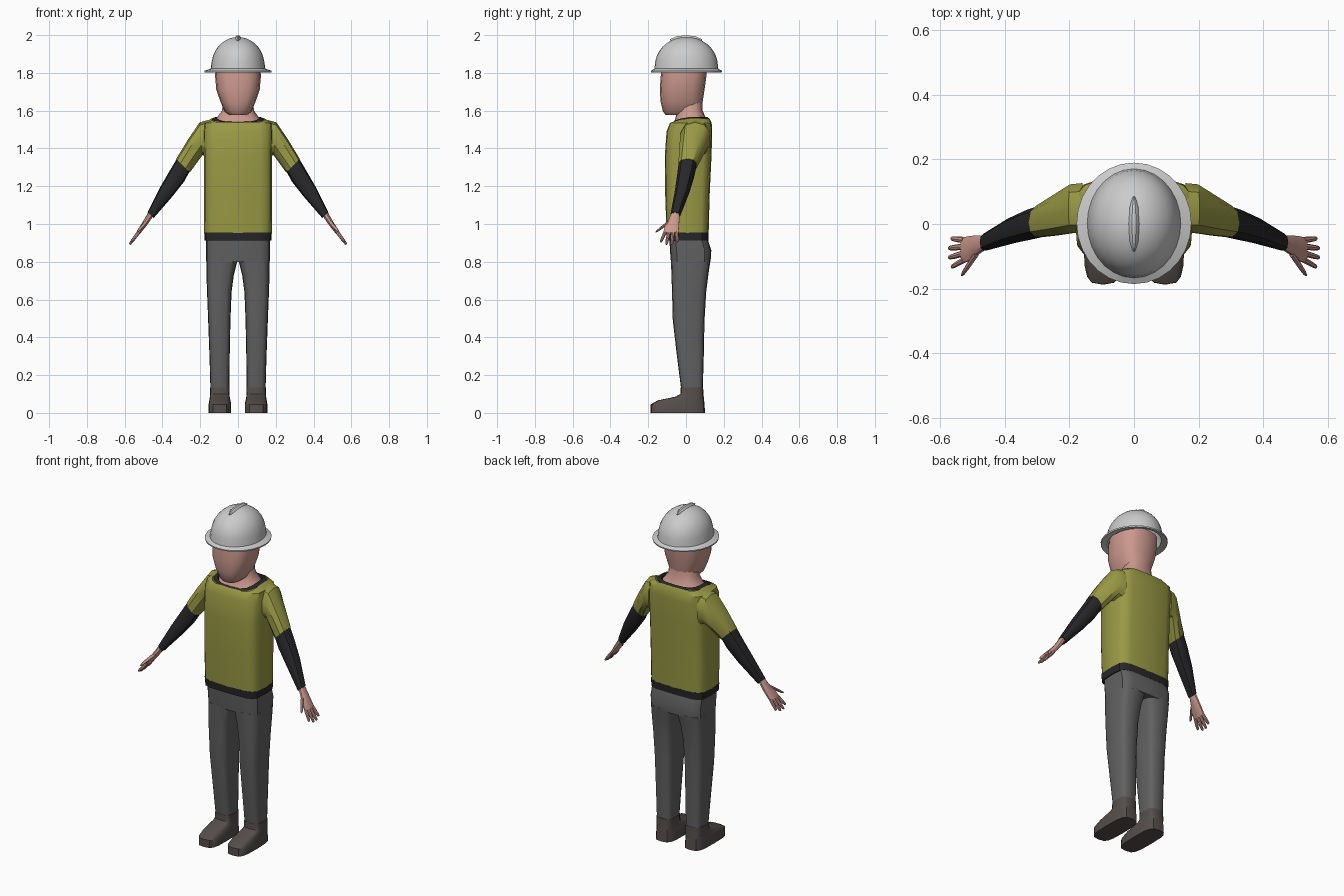
import bpy, bmesh
from math import sin, cos, pi, copysign
from mathutils import Vector


def material(name, rgb):
    m = bpy.data.materials.new(name)
    m.diffuse_color = (*rgb, 1)
    return m


SKIN = material("skin", (0.60, 0.32, 0.27))
OLIVE = material("olive_cloth", (0.32, 0.32, 0.06))
BLACK = material("black_cloth", (0.02, 0.02, 0.022))
PANTS = material("grey_cloth", (0.12, 0.12, 0.12))
BOOT = material("boot_leather", (0.09, 0.075, 0.07))


def superellipse(n, p):
    """Unit outline points, rounder for p=2 and boxier for larger p."""
    pts = []
    for i in range(n):
        c, s = cos(2 * pi * i / n), sin(2 * pi * i / n)
        pts.append((copysign(abs(c) ** (2 / p), c), copysign(abs(s) ** (2 / p), s)))
    return pts


def flat_ring(x0, x1, y0, y1, z, p=2, n=16, dip=0):
    """Level ring; dip lowers its front edge."""
    return [Vector(((x0 + x1) / 2 + u * (x1 - x0) / 2, (y0 + y1) / 2 + v * (y1 - y0) / 2,
                    z - dip * max(0, -v) ** 2)) for u, v in superellipse(n, p)]


def arm_ring(top, bottom, y0, y1, p=2.4, n=10):
    """Ring across a limb, given its top and bottom (x, z) points and its y range."""
    t, b = Vector((top[0], 0, top[1])), Vector((bottom[0], 0, bottom[1]))
    return [(t + b) / 2 + (t - b) / 2 * u + Vector((0, (y0 + y1) / 2 + v * (y1 - y0) / 2, 0))
            for u, v in superellipse(n, p)]


def loft(name, rings, mat=None, caps=True, mirror=False, angle=35):
    bm = bmesh.new()
    vs = [[bm.verts.new(co) for co in r] for r in rings]
    n = len(vs[0])
    for a, b in zip(vs, vs[1:]):
        for i in range(n):
            j = (i + 1) % n
            bm.faces.new((a[i], a[j], b[j], b[i]))
    if caps:
        bm.faces.new(vs[0])
        bm.faces.new(vs[-1])
    bmesh.ops.recalc_face_normals(bm, faces=bm.faces)
    me = bpy.data.meshes.new(name)
    bm.to_mesh(me)
    bm.free()
    ob = bpy.data.objects.new(name, me)
    bpy.context.collection.objects.link(ob)
    if mat:
        me.materials.append(mat)
    if mirror:
        ob.modifiers.new("mirror", 'MIRROR').use_clip = False
    bpy.ops.object.select_all(action='DESELECT')
    bpy.context.view_layer.objects.active = ob
    ob.select_set(True)
    bpy.ops.object.shade_smooth_by_angle(angle=angle * pi / 180)
    return ob


def body(name, rows, mat, p, x_centre=0, **kw):
    """Loft from rows of (half width, back y range, z[, dip])."""
    return loft(name, [flat_ring(x_centre - r[0], x_centre + r[0], r[1], r[2], r[3], p,
                                 dip=r[4] if len(r) > 4 else 0) for r in rows], mat, **kw)


# Shirt: hem, trunk and collar
body("shirt_hem", [(0.176, -0.100, 0.118, 0.912), (0.179, -0.103, 0.120, 0.955)], BLACK, 5)
body("shirt_trunk", [
    (0.179, -0.103, 0.120, 0.953), (0.181, -0.110, 0.125, 1.15), (0.181, -0.112, 0.135, 1.36),
    (0.183, -0.103, 0.139, 1.49), (0.178, -0.085, 0.136, 1.535), (0.142, -0.083, 0.125, 1.558, 0.022),
], OLIVE, 4.5, caps=False)
body("shirt_collar", [
    (0.143, -0.084, 0.126, 1.557, 0.022), (0.120, -0.072, 0.112, 1.566, 0.026),
    (0.112, -0.062, 0.104, 1.545, 0.02)], BLACK, 3, caps=False)

# Neck and head
body("neck", [(0.125, -0.076, 0.114, 1.545, 0.02), (0.108, -0.060, 0.102, 1.568, 0.02),
              (0.085, -0.045, 0.088, 1.60), (0.077, -0.040, 0.085, 1.66)], SKIN, 2.5)
body("head", [
    (0.048, -0.108, 0.040, 1.578), (0.070, -0.122, 0.078, 1.595), (0.092, -0.134, 0.088, 1.645),
    (0.115, -0.139, 0.098, 1.71), (0.121, -0.134, 0.108, 1.78), (0.119, -0.128, 0.112, 1.84),
], SKIN, 2.7)

# Helmet: outer dome, flared brim and hollow inside in one profile
profile = [(0.141 * cos(t), 0.167 * cos(t), 1.832 + 0.158 * sin(t) ** 0.95)
           for t in [pi / 2 * k / 9 for k in range(8, 0, -1)]]
profile = [(0.004, 0.005, 1.99)] + profile
profile += [(0.145, 0.169, 1.822), (0.178, 0.188, 1.811), (0.177, 0.187, 1.803), (0.138, 0.160, 1.810)]
profile += [(0.132 * cos(t), 0.156 * cos(t), 1.832 + 0.145 * sin(t)) for t in (0.3, 0.7, 1.1, 1.5)]
loft("helmet", [flat_ring(-a, a, 0.002 - b, 0.002 + b, z, 2, 28) for a, b, z in profile])
loft("helmet_ridge", [arm_ring((0, 1.985 + h), (0, 1.96), 0, 0) and
                      [Vector((w * u, y, 1.975 + h * v)) for u, v in superellipse(10, 2)]
                      for y, w, h in ((-0.085, 0.003, 0.003), (-0.05, 0.016, 0.020), (0, 0.020, 0.025),
                                      (0.05, 0.016, 0.020), (0.085, 0.003, 0.003))])

# Sleeve, forearm and palm
loft("sleeve", [arm_ring((0.160, 1.550), (0.160, 1.350), -0.030, 0.130),
                arm_ring((0.203, 1.538), (0.188, 1.365), -0.032, 0.126),
                arm_ring((0.265, 1.447), (0.222, 1.318), -0.038, 0.092),
                arm_ring((0.327, 1.345), (0.255, 1.273), -0.042, 0.058)], OLIVE, mirror=True)
loft("forearm", [arm_ring((0.324, 1.345), (0.257, 1.277), -0.041, 0.056),
                 arm_ring((0.360, 1.285), (0.285, 1.225), -0.048, 0.044),
                 arm_ring((0.412, 1.195), (0.347, 1.146), -0.060, 0.018),
                 arm_ring((0.478, 1.062), (0.446, 1.032), -0.083, -0.030)], BLACK, mirror=True)
loft("palm", [arm_ring((0.474, 1.064), (0.450, 1.040), -0.079, -0.035),
              arm_ring((0.496, 1.025), (0.472, 1.008), -0.094, -0.034),
              arm_ring((0.518, 0.990), (0.496, 0.976), -0.115, -0.036),
              arm_ring((0.538, 0.956), (0.522, 0.944), -0.122, -0.040)], SKIN, mirror=True)

# Fingers and thumb: tapered tubes of (start, end)
digits = {
    "index_finger": ((0.526, -0.111, 0.955), (0.565, -0.133, 0.905)),
    "middle_finger": ((0.528, -0.091, 0.953), (0.574, -0.104, 0.892)),
    "ring_finger": ((0.528, -0.070, 0.953), (0.574, -0.075, 0.892)),
    "little_finger": ((0.526, -0.050, 0.956), (0.566, -0.045, 0.904)),
    "thumb": ((0.488, -0.092, 1.010), (0.533, -0.158, 0.958)),
}
for name, (a, b) in digits.items():
    a, b = Vector(a), Vector(b)
    rings = []
    for f, r in ((0, 0.010), (0.6, 0.009), (0.92, 0.007), (1, 0.004)):
        c = a.lerp(b, f)
        rings.append(arm_ring((c.x + r * 0.75, c.z + r * 0.6), (c.x - r * 0.75, c.z - r * 0.6),
                              c.y - r, c.y + r, 2, 8))
    loft(name, rings, SKIN, mirror=True)

# Trousers: hips and legs
body("hips", [(0.170, -0.088, 0.112, 0.93), (0.170, -0.085, 0.134, 0.86), (0.168, -0.080, 0.130, 0.80)],
     PANTS, 5)
loft("leg", [flat_ring(x0, x1, y0, y1, z, 3.6) for x0, x1, y0, y1, z in (
    (0.002, 0.168, -0.080, 0.130, 0.81), (0.022, 0.167, -0.077, 0.118, 0.73),
    (0.034, 0.164, -0.074, 0.107, 0.64), (0.040, 0.158, -0.070, 0.098, 0.49),
    (0.044, 0.151, -0.048, 0.094, 0.30), (0.046, 0.146, -0.026, 0.089, 0.128))], PANTS, mirror=True)

# Boots
loft("boot", [flat_ring(x0, x1, y0, y1, z, 3.6) for x0, x1, y0, y1, z in (
    (0.036, 0.156, -0.188, 0.101, 0.0), (0.036, 0.156, -0.187, 0.098, 0.045),
    (0.040, 0.152, -0.150, 0.096, 0.066), (0.044, 0.149, -0.055, 0.094, 0.086),
    (0.045, 0.148, -0.030, 0.092, 0.100), (0.044, 0.148, -0.028, 0.091, 0.134))], BOOT, mirror=True)
